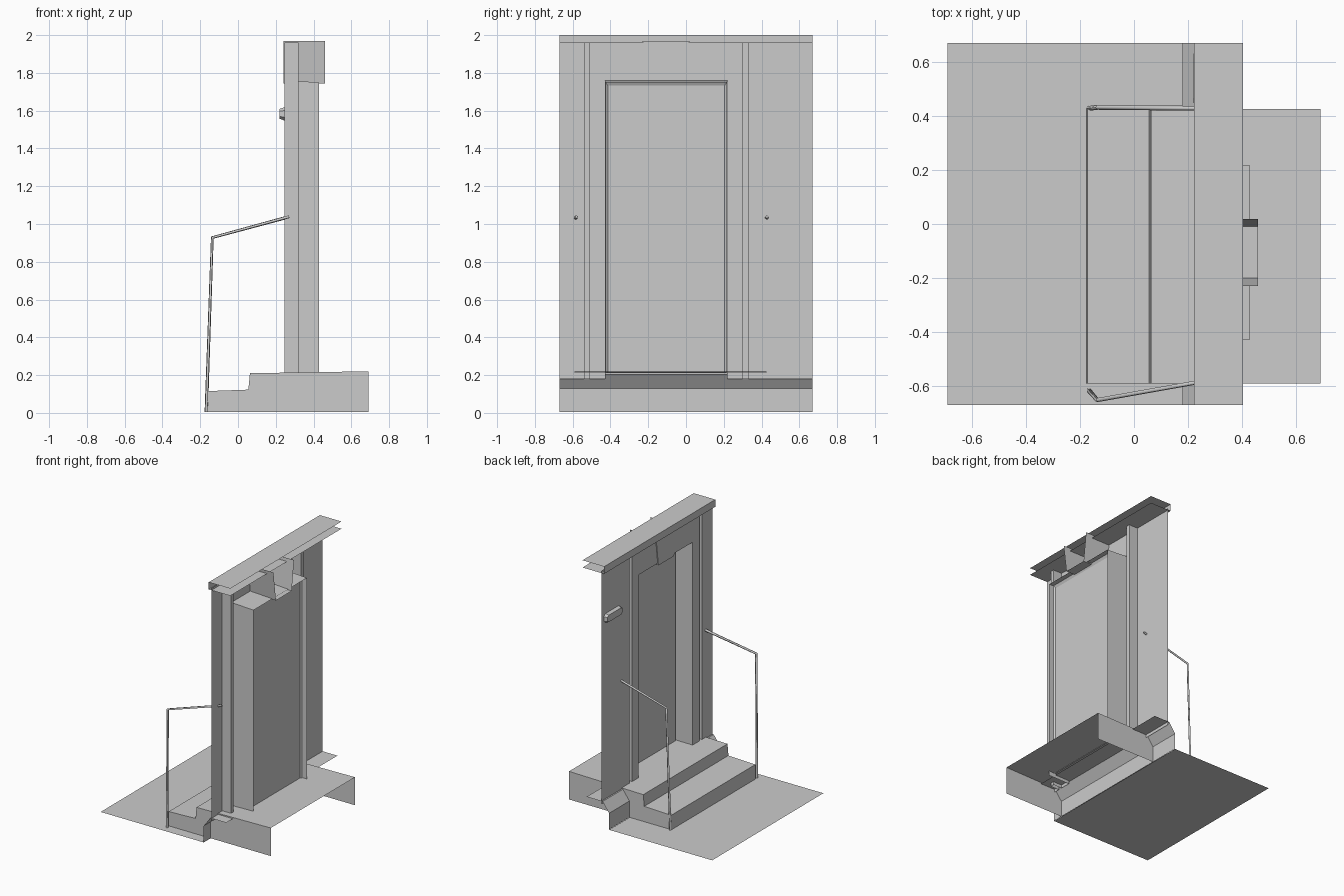
import bpy

if "Cube" in bpy.data.objects:
    bpy.data.objects.remove(bpy.data.objects["Cube"])

W = 0.67      # half width of the facade
WALL_X = 0.245
CY = -0.105   # centre line of the doorway


def make(name, verts, faces):
    me = bpy.data.meshes.new(name)
    me.from_pydata(verts, [], faces)
    me.update()
    ob = bpy.data.objects.new(name, me)
    bpy.context.collection.objects.link(ob)
    return ob


def strip(name, a, b, closed=False):
    """Quads between two matching point rows."""
    n = len(a)
    faces = [(i, (i + 1) % n, n + (i + 1) % n, n + i)
             for i in range(n if closed else n - 1)]
    return make(name, a + b, faces)


def along_y(name, prof, y0, y1):
    return strip(name, [(x, y0, z) for x, z in prof], [(x, y1, z) for x, z in prof])


def along_z(name, plan, z0, z1):
    return strip(name, [(x, y, z1) for x, y in plan], [(x, y, z0) for x, y in plan])


def arch(x, half, z0, z1):
    """Three-sided doorway outline at depth x."""
    return [(x, CY - half, z0), (x, CY - half, z1), (x, CY + half, z1), (x, CY + half, z0)]


# ground sheet
make("pavement", [(-0.69, -W, 0.004), (0.18, -W, 0.004), (0.18, W, 0.004), (-0.69, W, 0.004)],
     [(0, 1, 2, 3)])

# two steps with landing, open below and behind
prof = [(-0.175, 0.006), (-0.172, 0.115), (0.055, 0.123), (0.063, 0.21), (0.69, 0.22)]
Y0, Y1 = -0.59, 0.425
along_y("steps", prof, Y1, Y0)
for name, y in (("steps_side_left", Y0), ("steps_side_right", Y1)):
    pts = [(x, y, z) for x, z in prof] + [(0.69, y, 0.006), (0.06, y, 0.006)]
    make(name, pts, [(0, 1, 2, 6), (6, 2, 3), (6, 3, 4, 5)])

# sloped plinth at the foot of the wall
along_y("plinth", [(0.18, 0.006), (0.18, 0.13), (0.235, 0.205), (0.37, 0.205)], W, -W)

# wall on each side of the door, with a vertical groove beside the frame
for side, s in (("left", -1), ("right", 1)):
    plan = [(WALL_X, s * W)] + [(x, CY + s * d) for x, d in (
        (WALL_X, 0.435), (0.32, 0.435), (0.32, 0.405), (WALL_X, 0.405), (WALL_X, 0.325))]
    if s < 0:
        plan.reverse()
    along_z("wall_" + side, plan, 0.18, 1.96)

# wall above the door
along_z("lintel", [(WALL_X, CY + 0.325), (WALL_X, CY - 0.325)], 1.76, 1.96)

# door reveal running past the door, and the door set inside it with a bevelled edge
strip("door_reveal", arch(WALL_X, 0.325, 0.18, 1.76), arch(0.43, 0.322, 0.18, 1.75))
edge = arch(0.39, 0.322, 0.21, 1.752)
panel = arch(0.38, 0.309, 0.21, 1.732)
strip("door_frame", panel, edge)
make("door", panel, [(0, 1, 2, 3)])

# keystone: front, flanks and underside
kf = [(-0.23, 1.97), (-0.20, 1.745), (-0.01, 1.745), (0.018, 1.97)]
front = [(0.24, y, z) for y, z in kf]
strip("keystone", front, [(0.46, y, z) for y, z in kf])
make("keystone_face", front, [(0, 3, 2, 1)])

# cornice, open at the back
along_y("cornice", [(0.404, 1.945), (0.222, 1.945), (0.222, 2.0), (0.404, 2.0)], W, -W)

# wall lamp: chamfered plate, narrower in front
octa = [(-0.10, -0.018), (-0.08, -0.035), (0.08, -0.035), (0.10, -0.018),
        (0.10, 0.018), (0.08, 0.035), (-0.08, 0.035), (-0.10, 0.018)]
back = [(WALL_X, 0.54 + y, 1.583 + z) for y, z in octa]
face = [(0.221, 0.54 + y * 0.92, 1.583 + z * 0.75) for y, z in octa]
strip("wall_lamp", back, face, True)
make("wall_lamp_face", face, [tuple(range(8))])


# handrails: square bars swept along a bent path
def rail(name, pts, r=0.009):
    cu = bpy.data.curves.new(name, 'CURVE')
    cu.dimensions = '3D'
    cu.bevel_depth = r
    cu.bevel_resolution = 0
    cu.use_fill_caps = True
    sp = cu.splines.new('POLY')
    sp.points.add(len(pts) - 1)
    for p, co in zip(sp.points, pts):
        p.co = (*co, 1)
    ob = bpy.data.objects.new(name, cu)
    bpy.context.collection.objects.link(ob)


rail("handrail_left", [(-0.168, -0.615, 0.004), (-0.136, -0.652, 0.928), (0.27, -0.58, 1.038)])
rail("handrail_right", [(-0.168, 0.428, 0.004), (-0.136, 0.432, 0.928), (0.27, 0.428, 1.038)])
